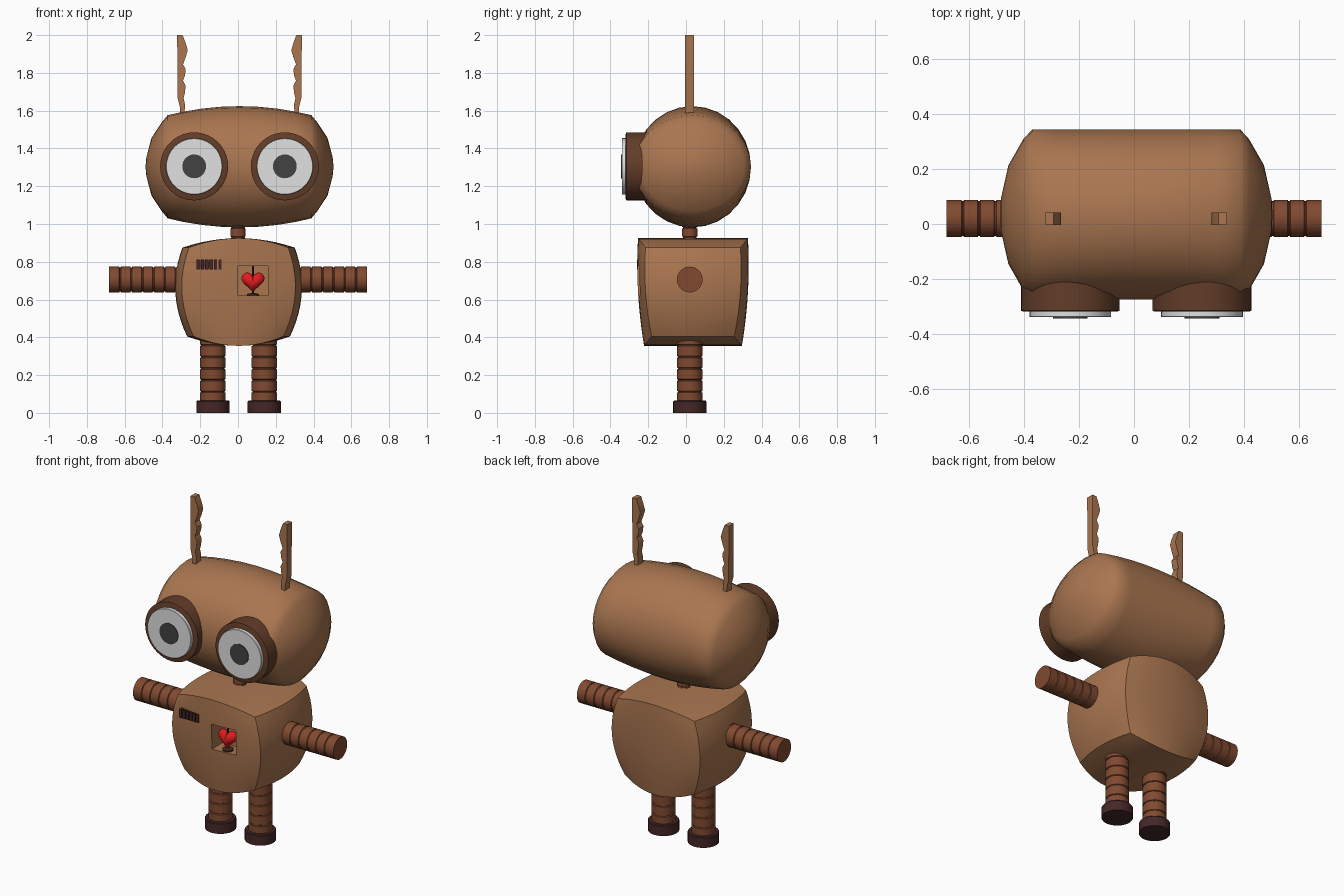
import bpy, bmesh, math
from mathutils import Matrix, Vector

if "Cube" in bpy.data.objects:
    bpy.data.objects.remove(bpy.data.objects["Cube"])

def mat(name, r, g, b):
    m = bpy.data.materials.new(name)
    m.diffuse_color = (r, g, b, 1)
    m.use_nodes = True
    m.node_tree.nodes["Principled BSDF"].inputs["Base Color"].default_value = m.diffuse_color
    return m

TAN = mat("tan_brown", .40, .18, .08)
RUST = mat("rust_brown", .22, .068, .03)
RIM = mat("dark_brown", .125, .047, .022)
FOOT = mat("deep_maroon", .06, .02, .02)
WHITE = mat("eye_white", .75, .75, .75)
PUPIL = mat("pupil_grey", .055, .055, .055)
RED = mat("heart_red", .75, .012, .012)

MID = .008   # head centre in x
DEP = .02    # limb centre in y

def finish(name, bm, material, angle=35):
    bmesh.ops.recalc_face_normals(bm, faces=bm.faces[:])
    me = bpy.data.meshes.new(name)
    bm.to_mesh(me)
    bm.free()
    ob = bpy.data.objects.new(name, me)
    bpy.context.collection.objects.link(ob)
    me.materials.append(material)
    smooth(ob, angle)
    return ob

def smooth(ob, angle):
    bpy.ops.object.select_all(action='DESELECT')
    bpy.context.view_layer.objects.active = ob
    ob.select_set(True)
    bpy.ops.object.shade_smooth_by_angle(angle=math.radians(angle))

def lathe_bm(profile, direction, loc, segs=32):
    """Revolve (radius, height) points about a direction; ends are capped."""
    bm = bmesh.new()
    rings = [[bm.verts.new((r * math.cos(2 * math.pi * i / segs),
                            r * math.sin(2 * math.pi * i / segs), h))
              for i in range(segs)] for r, h in profile]
    for a, b in zip(rings, rings[1:]):
        for i in range(segs):
            j = (i + 1) % segs
            bm.faces.new((a[i], a[j], b[j], b[i]))
    bm.faces.new(rings[0])
    bm.faces.new(rings[-1])
    rot = Vector((0, 0, 1)).rotation_difference(Vector(direction)).to_matrix().to_4x4()
    bm.transform(Matrix.Translation(loc) @ rot)
    return bm

def lathe(name, profile, direction, loc, material, segs=32):
    return finish(name, lathe_bm(profile, direction, loc, segs), material)

def ribbed(start, end, r, count):
    """Tube profile with thin grooves between equal segments."""
    pts = [(r, start)]
    step = (end - start) / count
    for i in range(1, count):
        h = start + i * step
        pts += [(r, h - .005), (r - .005, h - .002), (r - .005, h + .002), (r, h + .005)]
    return pts + [(r, end)]

def box(name, lo, hi, material):
    bm = bmesh.new()
    bmesh.ops.create_cube(bm, size=1)
    for v in bm.verts:
        v.co = [l + (c + .5) * (h - l) for l, h, c in zip(lo, hi, v.co)]
    return finish(name, bm, material)

# Head: capsule along x, bulging in height toward the middle
half = [(.31, 0), (.31, .1), (.31, .2), (.31, .3), (.31, .38), (.275, .412),
        (.18, .466), (.06, .493), (.01, .497)]
profile = [(r, -x) for r, x in half[:0:-1]] + half
bm = lathe_bm(profile, (1, 0, 0), (0, 0, 0), 28)
for v in bm.verts:
    v.co.z *= (.321 - .33 * min(abs(v.co.x), .42) ** 2) / .31
bm.transform(Matrix.Translation((MID, .034, 1.303)))
finish("head", bm, TAN, 60)

# Eyes: rim, white plate and pupil
for side, label in ((-1, "left"), (1, "right")):
    at = (MID + side * .24, 0, 1.305)
    lathe(label + "_eye_rim", [(.18, .1), (.18, .316), (.172, .319)], (0, -1, 0), at, RIM, 40)
    lathe(label + "_eye_white", [(.149, .31), (.149, .338), (.147, .34)], (0, -1, 0), at, WHITE, 40)
    lathe(label + "_pupil", [(.063, .335), (.063, .344)], (0, -1, 0), at, PUPIL)

# Ears: upright blades with a key-like wavy inner edge
edge = [(-.293, 2), (-.277, 1.958), (-.266, 1.92), (-.277, 1.883), (-.291, 1.845),
        (-.277, 1.82), (-.281, 1.785), (-.291, 1.76), (-.277, 1.732), (-.281, 1.695),
        (-.288, 1.665), (-.28, 1.63), (-.284, 1.58), (-.306, 1.58), (-.308, 1.62),
        (-.32, 1.67), (-.322, 2)]
for side, label in ((1, "left"), (-1, "right")):
    bm = bmesh.new()
    face = bm.faces.new([bm.verts.new((MID + side * (x - MID), -.004, z)) for x, z in edge])
    ext = bmesh.ops.extrude_face_region(bm, geom=[face])
    bmesh.ops.translate(bm, vec=(0, .046, 0),
                        verts=[g for g in ext["geom"] if isinstance(g, bmesh.types.BMVert)])
    finish(label + "_ear", bm, TAN)

# Body: subdivided cube with bowed sides
bm = bmesh.new()
bmesh.ops.create_cube(bm, size=2)
bmesh.ops.subdivide_edges(bm, edges=bm.edges[:], cuts=11, use_grid_fill=True)
for vert in bm.verts:
    u, v, w = vert.co
    vert.co = (.003 + u * (.335 + .0125 * w - .05 * w * w - .035 * v * v),
               .037 + v * (.291 + .016 * w - .016 * w * w - .04 * u * u),
               .64 + w * (.285 - .05 * u * u))
body = finish("body", bm, TAN)

# Square heart window cut into the chest
cutter = box("window_cutter", (0, -.4, .622), (.158, -.15, .777), TAN)
cutter.hide_render = True
mod = body.modifiers.new("window", 'BOOLEAN')
mod.operation = 'DIFFERENCE'
mod.solver = 'EXACT'
mod.object = cutter
bpy.context.view_layer.objects.active = body
bpy.ops.object.modifier_apply(modifier="window")
bpy.data.objects.remove(cutter)
smooth(body, 35)

# Heart: outline rings shrinking toward a puffy front and back
bm = bmesh.new()
N, K = 40, 8
rings = []
for k in range(K + 1):
    phi = math.radians(-86 + 172 * k / K)
    ring = []
    for i in range(N):
        t = 2 * math.pi * (i + .5) / N
        x = 16 * math.sin(t) ** 3
        z = 13 * math.cos(t) - 5 * math.cos(2 * t) - 2 * math.cos(3 * t) - math.cos(4 * t) + 2
        s = .0038 * math.cos(phi)
        ring.append(bm.verts.new((.079 + x * s, -.21 + .035 * math.sin(phi), .69 + z * s)))
    rings.append(ring)
for a, b in zip(rings, rings[1:]):
    for i in range(N):
        j = (i + 1) % N
        bm.faces.new((a[i], a[j], b[j], b[i]))
bm.faces.new(rings[0])
bm.faces.new(rings[-1])
finish("heart", bm, RED, 60)
lathe("heart_stand", [(.032, .62), (.032, .63), (.005, .635), (.005, .778)],
      (0, 0, 1), (.079, -.21, 0), FOOT, 20)

# Chest vent: row of dark bars on a backing plate
box("vent_plate", (-.22, -.249, .765), (-.085, -.2, .808), RIM)
for i in range(6):
    x = -.22 + i * .0232
    box("vent_bar_%d" % (i + 1), (x, -.259, .76), (x + .017, -.2, .812), FOOT)

# Neck
lathe("neck", ribbed(.88, 1.03, .04, 3), (0, 0, 1), (0, DEP, 0), RUST, 24)

# Arms, legs and feet
for side, label in ((-1, "left"), (1, "right")):
    lathe(label + "_arm", ribbed(.27, .683, .068, 7), (side, 0, 0), (0, DEP, .706), RUST)
    leg_at = (.003 + side * .136, DEP, 0)
    lathe(label + "_leg", ribbed(.05, .42, .067, 6), (0, 0, 1), leg_at, RUST)
    lathe(label + "_foot", [(.088, 0), (.088, .06), (.084, .065)], (0, 0, 1), leg_at, FOOT)
